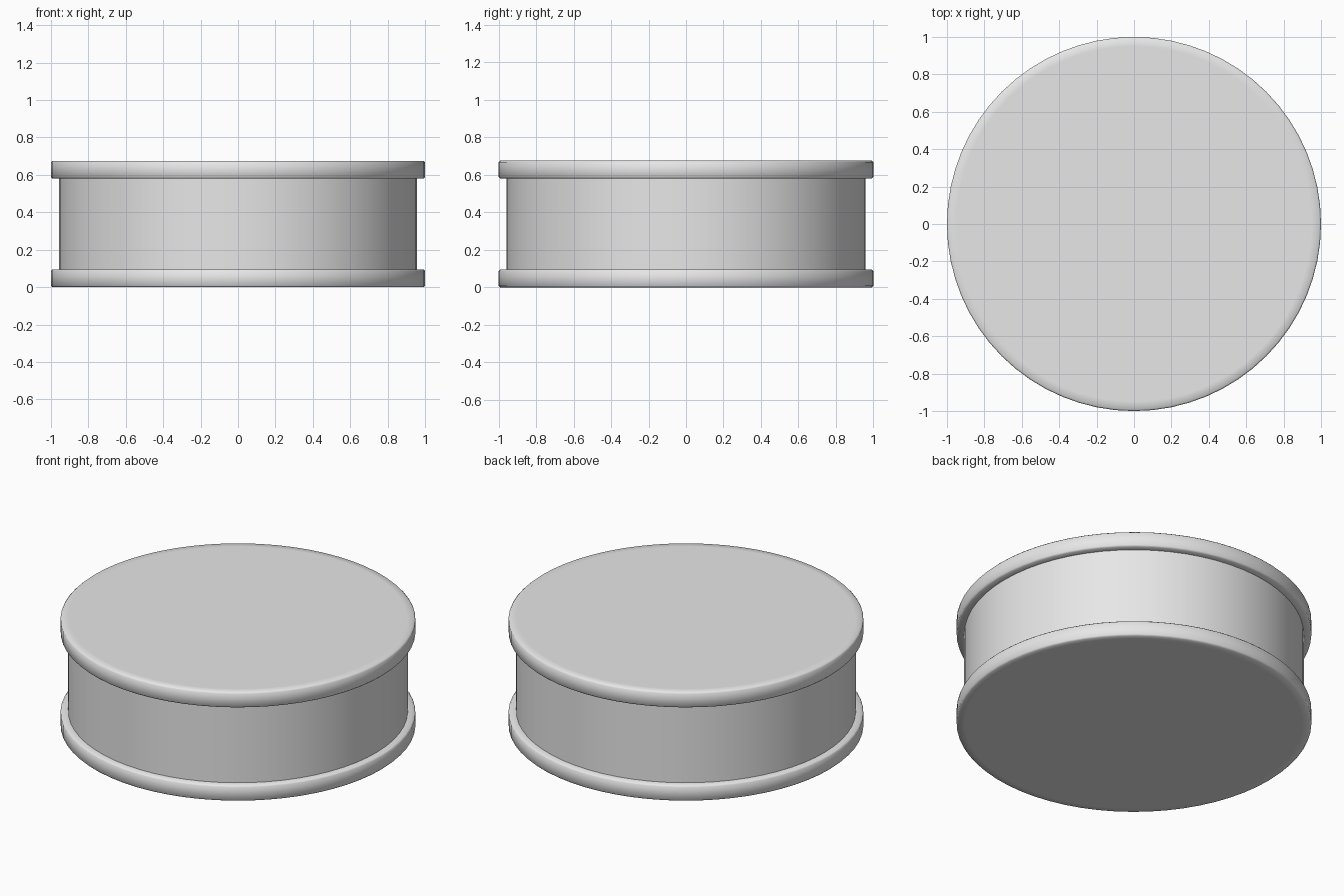
import bpy
import bmesh
import math

cube = bpy.data.objects.get("Cube")
if cube:
    bpy.data.objects.remove(cube, do_unlink=True)

SIDES = 64
HEIGHT = 0.675
RIM = 0.095

grey = bpy.data.materials.new("plain grey")
grey.use_nodes = True
grey.diffuse_color = (0.8, 0.8, 0.8, 1)
grey.node_tree.nodes["Principled BSDF"].inputs["Base Color"].default_value = (0.8, 0.8, 0.8, 1)


def turned_part(name, profile, angle):
    """Closed round solid from a (radius, height) profile, capped at both ends."""
    bm = bmesh.new()
    rings = []
    for r, z in profile:
        rings.append([bm.verts.new((r * math.cos(2 * math.pi * i / SIDES),
                                    r * math.sin(2 * math.pi * i / SIDES), z))
                      for i in range(SIDES)])
    for low, high in zip(rings, rings[1:]):
        for i in range(SIDES):
            j = (i + 1) % SIDES
            bm.faces.new((low[i], low[j], high[j], high[i]))
    bm.faces.new(rings[0][::-1])
    bm.faces.new(rings[-1])
    mesh = bpy.data.meshes.new(name)
    bm.to_mesh(mesh)
    bm.free()
    mesh.materials.append(grey)
    obj = bpy.data.objects.new(name, mesh)
    bpy.context.collection.objects.link(obj)
    bpy.ops.object.select_all(action="DESELECT")
    obj.select_set(True)
    bpy.context.view_layer.objects.active = obj
    bpy.ops.object.shade_smooth_by_angle(angle=math.radians(angle))
    return obj


# Rim discs with softly shaded edges
b = 0.008
disc = [(0.95, 0), (1 - b, 0), (1, b), (1, RIM - b), (1 - b, RIM), (0.95, RIM)]
for name, base in (("bottom_disc", 0), ("top_disc", HEIGHT - RIM)):
    turned_part(name, [(r, z + base) for r, z in disc], 60)

# Drum between the discs
turned_part("drum", [(0.957, RIM - 0.01), (0.957, HEIGHT - RIM + 0.01)], 30)
